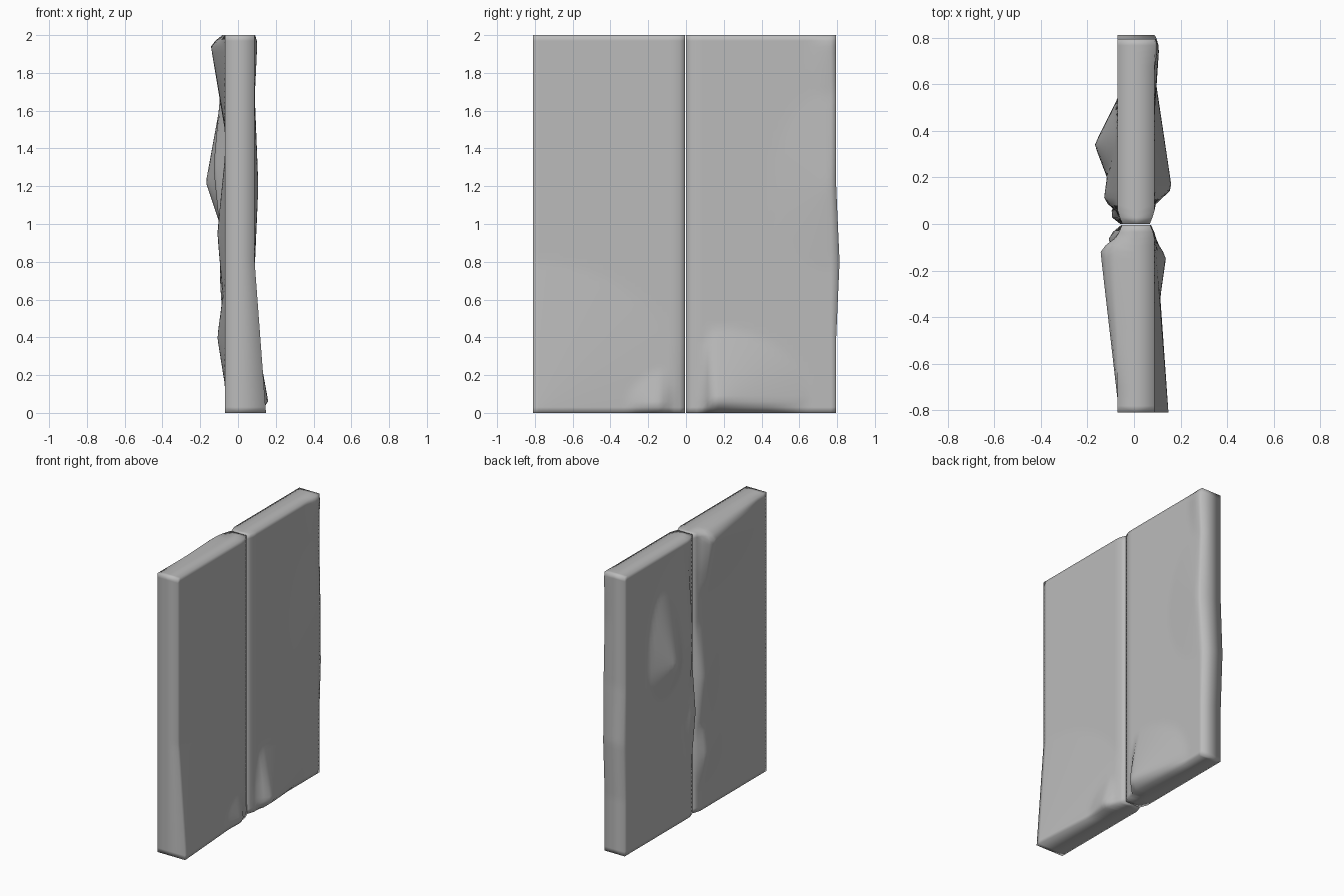
import bpy, bmesh, math

if "Cube" in bpy.data.objects:
    bpy.data.objects.remove(bpy.data.objects["Cube"])

grey = bpy.data.materials.new("plain grey")
grey.diffuse_color = (0.5, 0.5, 0.5, 1)
grey.use_nodes = True
grey.node_tree.nodes["Principled BSDF"].inputs["Base Color"].default_value = grey.diffuse_color

# Dents: y, z, height, reach (-y, +y, -z, +z)
FRONT_LEFT = [(-.11, 1.95, .075, .65, .06, .45, .06),
              (-.08, .40, .04, .25, .06, .25, .30),
              (-.05, .95, .04, .25, .05, .45, .40)]
FRONT_RIGHT = [(-.81, 0, .06, .10, .85, .10, .80),
               (-.14, .03, .05, .35, .08, .06, .25)]
BACK_LEFT = [(.34, 1.22, .10, .26, .20, .30, .55),
             (.10, 1.30, .06, .05, .45, .60, .65),
             (.03, .75, .035, .04, .10, .40, .45)]
BACK_RIGHT = [(.15, .05, .075, .07, .50, .06, .40),
              (.76, 1.20, .02, .30, .06, .45, .50),
              (.76, 1.96, .015, .10, .05, .30, .05)]


def bulge(y, z, dents):
    best = 0
    for cy, cz, h, ym, yp, zm, zp in dents:
        a = (y - cy) / (yp if y > cy else ym)
        b = (z - cz) / (zp if z > cz else zm)
        best = max(best, h * (1 - math.hypot(a, b)))
    return best


def panel(name, y0, y1, left, right):
    """Thick slab with battered faces, tapering toward the central joint."""
    ny, nz = 28, 66
    bm = bmesh.new()

    def vert(i, j, s):
        y, z = y0 + (y1 - y0) * i / ny, 2 * j / nz
        taper = .02 * max(0, 1 - abs(y) / .05)
        x = (-.07 + taper - bulge(y, z, left) if s < 0 else
             .088 - taper + bulge(y, z, right) if s > 0 else .01)
        if y0 >= 0 and i == ny:      # slight bow of the rear end
            y += .018 * max(0, 1 - abs(z - .8) / .4)
        return bm.verts.new((x, y, z))

    sides = {s: [[vert(i, j, s) for j in range(nz + 1)] for i in range(ny + 1)]
             for s in (-1, 1)}
    for s, g in sides.items():
        for i in range(ny):
            for j in range(nz):
                bm.faces.new((g[i][j], g[i + 1][j], g[i + 1][j + 1], g[i][j + 1]))
    # rim joining both faces through a middle row
    rim = ([(i, 0) for i in range(ny)] + [(ny, j) for j in range(nz)] +
           [(i, nz) for i in range(ny, 0, -1)] + [(0, j) for j in range(nz, 0, -1)])
    mid = [vert(i, j, 0) for i, j in rim]
    for k, (i, j) in enumerate(rim):
        n = (k + 1) % len(rim)
        p, q = rim[n]
        for g in sides.values():
            bm.faces.new((g[i][j], g[p][q], mid[n], mid[k]))
    bmesh.ops.recalc_face_normals(bm, faces=bm.faces)
    for f in bm.faces:
        f.smooth = True
    me = bpy.data.meshes.new(name)
    bm.to_mesh(me)
    bm.free()
    me.materials.append(grey)
    bpy.context.collection.objects.link(bpy.data.objects.new(name, me))


panel("front_panel", -.81, -.005, FRONT_LEFT, FRONT_RIGHT)
panel("back_panel", 0, .795, BACK_LEFT, BACK_RIGHT)
